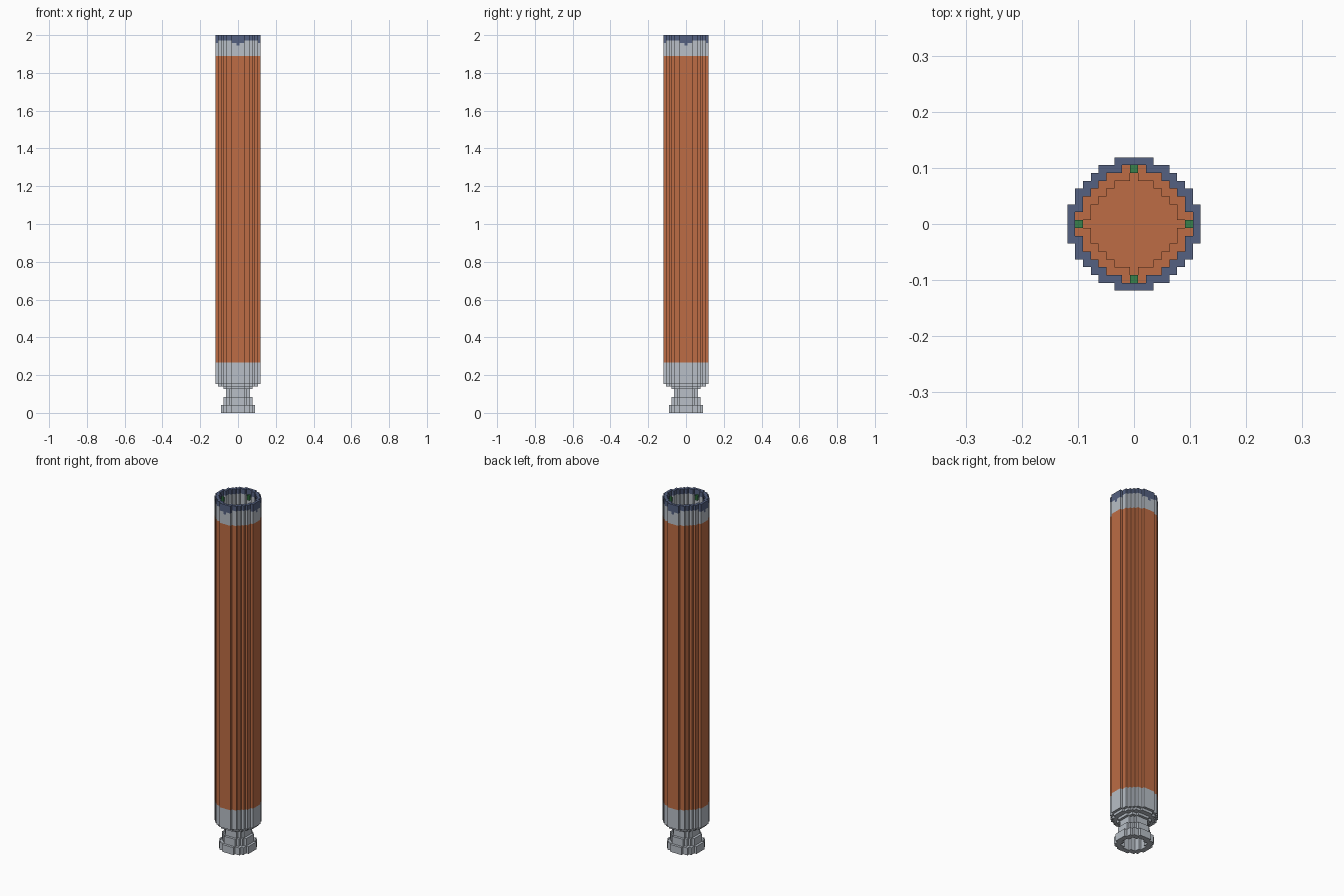
import bpy, bmesh

if "Cube" in bpy.data.objects:
    bpy.data.objects.remove(bpy.data.objects["Cube"])

V = 2 / 143            # block size: the tube is 143 blocks tall


def material(name, rgb):
    m = bpy.data.materials.new(name)
    m.diffuse_color = (*rgb, 1)
    m.use_nodes = True
    m.node_tree.nodes["Principled BSDF"].inputs["Base Color"].default_value = m.diffuse_color
    return m


GREY = material("light_grey", (0.48, 0.52, 0.57))
ORANGE = material("burnt_orange", (0.51, 0.15, 0.058))
NAVY = material("slate_navy", (0.09, 0.12, 0.22))
GREEN = material("green", (0.04, 0.22, 0.07))


def disc(limit, diagonal=99):
    """Blocky disc: cells within a squared radius and a diagonal limit."""
    return {(x, y) for x in range(-9, 10) for y in range(-9, 10)
            if x * x + y * y <= limit and abs(x) + abs(y) <= diagonal}


def blocks(name, layers, mat):
    """Extrude cell sets [(cells, row0, row1), ...] into one blocky object."""
    bm = bmesh.new()
    for cells, r0, r1 in layers:
        z0, z1 = r0 * V, r1 * V

        def quad(*pts):
            bm.faces.new([bm.verts.new(p) for p in pts])
        for x, y in cells:
            a, b, c, d = (x - .5) * V, (x + .5) * V, (y - .5) * V, (y + .5) * V
            quad((a, c, z1), (b, c, z1), (b, d, z1), (a, d, z1))
            quad((a, d, z0), (b, d, z0), (b, c, z0), (a, c, z0))
            for dx, dy, p, q in ((0, -1, (a, c), (b, c)), (1, 0, (b, c), (b, d)),
                                 (0, 1, (b, d), (a, d)), (-1, 0, (a, d), (a, c))):
                if (x + dx, y + dy) not in cells:
                    quad((*p, z0), (*q, z0), (*q, z1), (*p, z1))
    bmesh.ops.remove_doubles(bm, verts=bm.verts, dist=V * .01)
    me = bpy.data.meshes.new(name)
    bm.to_mesh(me)
    bm.free()
    me.materials.append(mat)
    ob = bpy.data.objects.new(name, me)
    bpy.context.collection.objects.link(ob)
    return ob


outer = disc(70)
bore = disc(50, 9)
ring = outer - bore
dish = disc(36, 7)

# foot: stepped knob, hollow underneath
blocks("foot", [(disc(41) - disc(18), 0, 3),
                (disc(29) - disc(18), 3, 6),
                (disc(20), 6, 9)], GREY)

# lower cap, stepping in to the neck
blocks("lower_cap", [(disc(33), 9, 10), (disc(53), 10, 11), (outer, 11, 19)], GREY)

# long body with a shallow dish in its top
blocks("body", [(outer, 19, 134), (outer - dish, 134, 135)], ORANGE)

# upper collar with navy rim and pointed marks on four sides
mark_wide = {c for c in ring if max(map(abs, c)) == 8 and min(map(abs, c)) <= 2}
mark_tip = {c for c in ring if max(map(abs, c)) == 8 and min(map(abs, c)) == 0}
blocks("upper_collar", [(ring, 135, 139), (ring - mark_tip, 139, 140),
                        (ring - mark_wide, 140, 141)], GREY)
blocks("rim", [(mark_tip, 139, 140), (mark_wide, 140, 141), (ring, 141, 143)], NAVY)

# four small lugs inside the rim
blocks("inner_lugs", [({(7, 0), (-7, 0), (0, 7), (0, -7)}, 139, 141)], GREEN)
